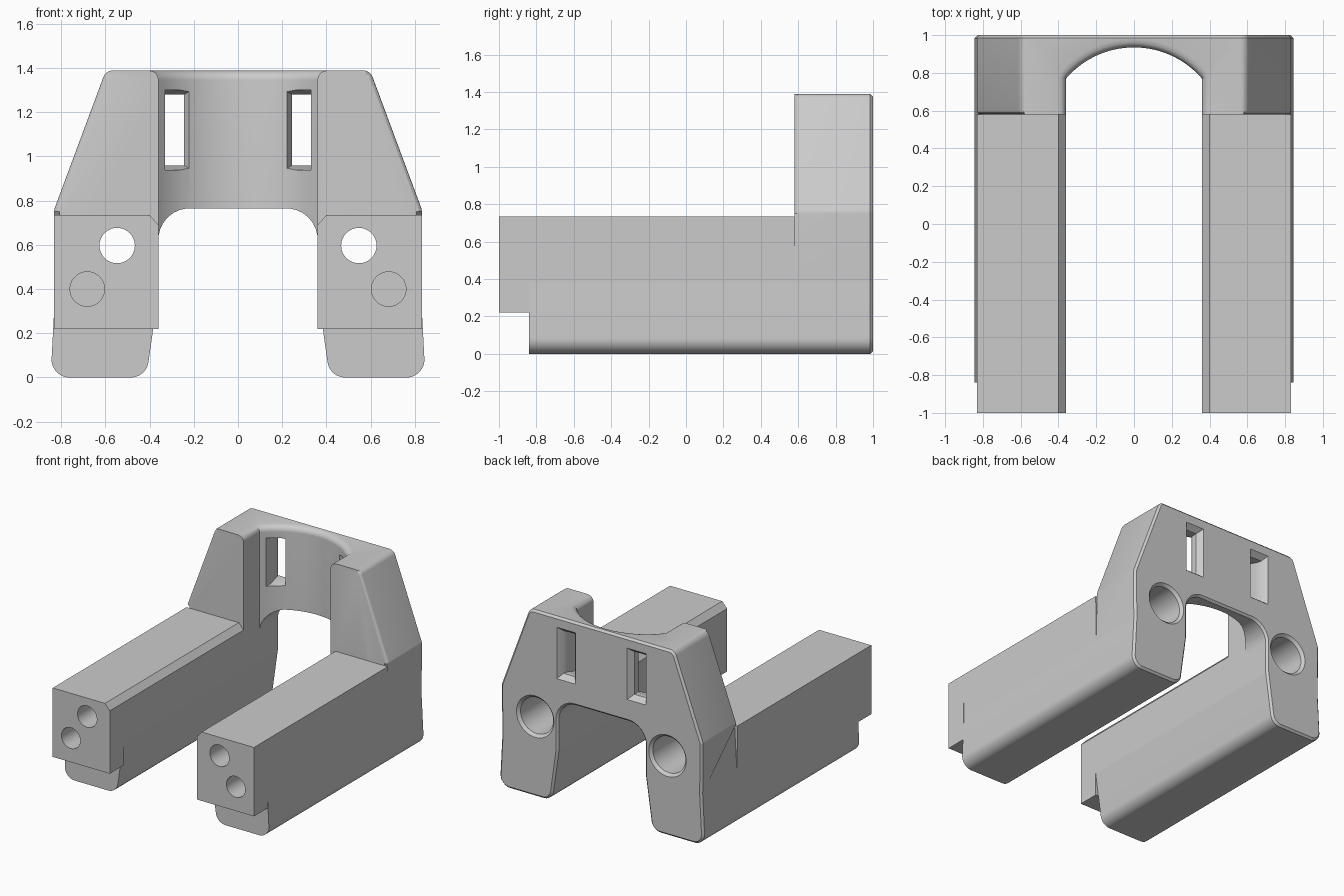
import bpy, bmesh
from math import sin, cos, pi, sqrt, asin
from mathutils import Vector

cube = bpy.data.objects.get("Cube")
if cube:
    bpy.data.objects.remove(cube, do_unlink=True)

grey = bpy.data.materials.new("plain_grey")
grey.use_nodes = True
grey.diffuse_color = (0.6, 0.6, 0.6, 1)
grey.node_tree.nodes["Principled BSDF"].inputs["Base Color"].default_value = (0.6, 0.6, 0.6, 1)


def rounded(points, steps=8):
    """Closed outline; each point is (x, z, corner radius)."""
    out = []
    for i, (x, z, r) in enumerate(points):
        p = Vector((x, z))
        if r == 0:
            out.append(p)
            continue
        a = (Vector(points[i - 1][:2]) - p).normalized()
        b = (Vector(points[(i + 1) % len(points)][:2]) - p).normalized()
        half = a.angle(b) / 2
        reach = r / sin(half) * cos(half)
        centre = p + (a + b).normalized() * r / sin(half)
        u, v = p + a * reach - centre, p + b * reach - centre
        for k in range(steps + 1):
            out.append(centre + u.lerp(v, k / steps).normalized() * r)
    return out


def loft(loops):
    """Closed solid through matching loops of 3D points."""
    bm = bmesh.new()
    rings = [[bm.verts.new(p) for p in loop] for loop in loops]
    n = len(rings[0])
    for a, b in zip(rings, rings[1:]):
        for i in range(n):
            j = (i + 1) % n
            bm.faces.new((a[i], a[j], b[j], b[i]))
    bm.faces.new(rings[0])
    bm.faces.new(rings[-1])
    bmesh.ops.recalc_face_normals(bm, faces=bm.faces[:])
    return bm


def make(name, bm):
    mesh = bpy.data.meshes.new(name)
    bmesh.ops.recalc_face_normals(bm, faces=bm.faces[:])
    bm.to_mesh(mesh)
    bm.free()
    mesh.materials.append(grey)
    obj = bpy.data.objects.new(name, mesh)
    bpy.context.collection.objects.link(obj)
    return obj


def extrude(outline, y0, y1):
    return loft([[(x, y, z) for x, z in outline] for y in (y0, y1)])


def bore(x, z, sections):
    """Round cutter along y; sections are (y, radius)."""
    ring = [2 * pi * k / 48 for k in range(48)]
    return loft([[(x + r * cos(t), y, z + r * sin(t)) for t in ring] for y, r in sections])


def cut(obj, cutters):
    bpy.context.view_layer.objects.active = obj
    for c in cutters:
        mod = obj.modifiers.new("cut", "BOOLEAN")
        mod.operation, mod.solver, mod.object = "DIFFERENCE", "EXACT", c
        bpy.ops.object.modifier_apply(modifier=mod.name)


# Rear bridge: full arch outline, chamfered at the back
TOP, FRONT = 1.39, 0.58
half = [(0.36, 0.765, 0.14), (0.36, 0.39, 0.1), (0.415, 0, 0.08), (0.848, 0, 0.08),
        (0.828, 0.38, 0.1), (0.832, 0.76, 0.05), (0.598, TOP, 0.05)]
outline = rounded(half + [(-x, z, r) for x, z, r in reversed(half)])
bm = extrude(outline, FRONT, 0.985)
back = [f for f in bm.faces if all(v.co.y > 0.98 for v in f.verts)]
bmesh.ops.inset_region(bm, faces=back, thickness=0.015, depth=0.015, use_even_offset=True)
# soft front edge along the slanted sides
slant = [e for e in bm.edges if all(v.co.y < 0.59 and abs(v.co.x) > 0.58 and v.co.z > 0.72
                                    for v in e.verts)]
bmesh.ops.bevel(bm, geom=slant, offset=0.025, segments=3, profile=0.5, affect="EDGES")
bridge = make("rear_bridge", bm)

# Curved scoop with a rounded top lip
R, CY, LIP = 0.475, 0.46, 0.045


def scoop_loop(d, z):
    x, r = 0.36 + d, R + d
    a = asin(x / r)
    arc = [(r * sin(a * k / 16), CY + r * cos(a * k / 16), z) for k in range(-16, 17)]
    return [(-x, 0.4, z)] + arc + [(x, 0.4, z)]


levels = [(0, 0.5)]
for k in range(9):
    h = LIP * k / 8
    levels.append((LIP - sqrt(LIP * LIP - h * h), TOP - LIP + h))
levels.append((LIP, TOP + 0.1))
cutters = [make("scoop_cutter", loft([scoop_loop(d, z) for d, z in levels]))]

# Strap slots, pinched in the middle of the wall
SLOT = [(0.6, 0.21, 0.33, 0), (0.86, 0.21, 0.33, 0), (0.92, 0.245, 0.33, 0.02),
        (0.96, 0.245, 0.34, 0.02), (1.01, 0.205, 0.375, -0.02)]
for s in (-1, 1):
    loops = []
    for y, a, b, d in SLOT:
        lo, hi = 0.94 + d, 1.3 - d
        loops.append([(s * a, y, lo), (s * b, y, lo), (s * b, y, hi), (s * a, y, hi)])
    cutters.append(make("slot_cutter", loft(loops)))

# Long bores: narrow along the leg, wide through the bridge
bores = [make("bore_cutter", bore(s * 0.547, 0.597, [(-1.1, 0.08), (0.57, 0.08), (0.571, 0.135),
                                                    (0.98, 0.135), (1.001, 0.156)]))
         for s in (-1, 1)]
cut(bridge, cutters + bores)

# Legs and their front end blocks
leg = [(0.415, 0, 0.08), (0.36, 0.39, 0.1), (0.36, 0.69, 0), (0.4, 0.735, 0),
       (0.832, 0.735, 0), (0.828, 0.38, 0.1), (0.848, 0, 0.08)]
block = [(0.36, 0.22), (0.36, 0.69), (0.4, 0.735), (0.832, 0.735), (0.832, 0.22)]
parts, blind = [bridge], []
for s, side in ((1, "left"), (-1, "right")):
    pin = make("pin_cutter", bore(s * 0.682, 0.4, [(-1.1, 0.078), (-0.5, 0.078)]))
    blind.append(pin)
    shaft = make(side + "_leg", extrude([(s * p.x, p.y) for p in rounded(leg)], -0.84, FRONT))
    tip = make(side + "_front_block", extrude([(s * x, z) for x, z in block], -1, -0.84))
    for part in (shaft, tip):
        cut(part, [bores[0 if s < 0 else 1], pin])
        parts.append(part)

for c in cutters + bores + blind:
    bpy.data.objects.remove(c, do_unlink=True)

# Smooth curves, keep edges sharp
for part in parts:
    bpy.ops.object.select_all(action="DESELECT")
    part.select_set(True)
    bpy.context.view_layer.objects.active = part
    bpy.ops.object.shade_smooth_by_angle(angle=0.5)
